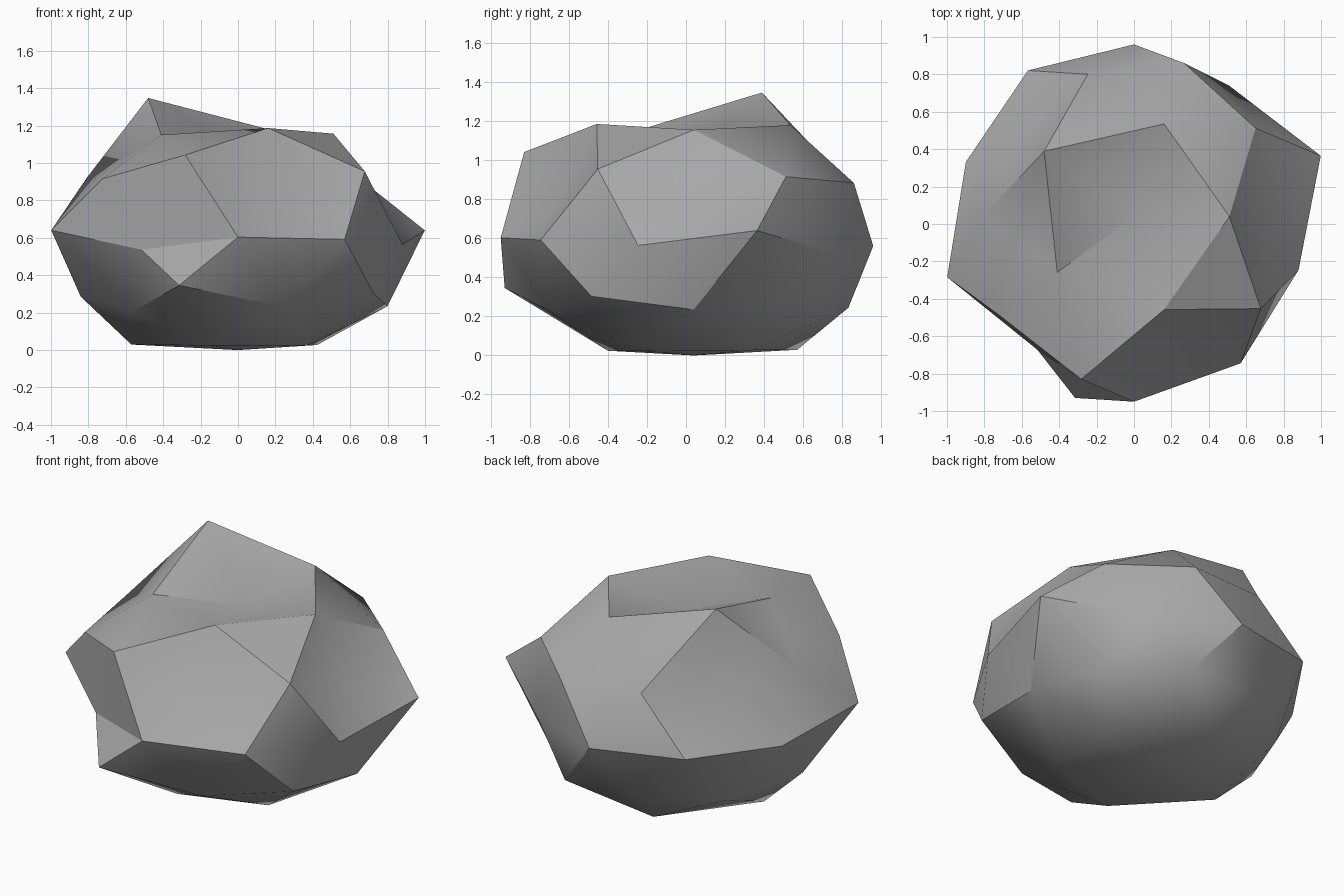
import bpy, bmesh, math

if "Cube" in bpy.data.objects:
    bpy.data.objects.remove(bpy.data.objects["Cube"])

# Swell factor of each vertex, ring by ring from top to bottom,
# counted anticlockwise inside each ring
RINGS = [
    (1.0, [0.834]),
    (0.851, [0.97, 0.99, 1.13, 0.965, 0.995]),
    (0.526, [0.945, 0.94, 0.95, 1.075, 0.985]),
    (0.447, [0.83, 0.965, 0.84, 1.0, 0.84]),
    (0.0, [1.05, 0.865, 0.92, 0.965, 0.945, 1.05, 0.88, 0.99, 0.97, 0.925]),
    (-0.447, [0.85, 0.86, 0.94, 1.14, 1.0]),
    (-0.526, [0.94, 0.98, 0.92, 0.82, 0.92]),
    (-0.851, [0.995, 1.06, 1.085, 0.88, 0.87]),
    (-1.0, [0.9]),
]


def swell(co):
    """Factor for a vertex of the unit sphere."""
    factors = min(RINGS, key=lambda r: abs(r[0] - co.z))[1]
    angle = (math.degrees(math.atan2(co.y, co.x)) + 1) % 360
    return factors[int(angle // (360 / len(factors)))]


# Boulder: a faceted ball, squashed, lumpy, and flattened underneath
bm = bmesh.new()
bmesh.ops.create_icosphere(bm, subdivisions=2, radius=1)
for v in bm.verts:
    f = swell(v.co)
    v.co = (v.co.x * f, v.co.y * f + 0.04, max(0, (0.61 + 0.685 * v.co.z) * f))
bmesh.ops.recalc_face_normals(bm, faces=bm.faces)
mesh = bpy.data.meshes.new("boulder")
bm.to_mesh(mesh)
bm.free()
boulder = bpy.data.objects.new("boulder", mesh)
bpy.context.collection.objects.link(boulder)

# Stone colour
stone = bpy.data.materials.new("grey stone")
stone.diffuse_color = (0.4, 0.4, 0.4, 1)
stone.use_nodes = True
stone.node_tree.nodes["Principled BSDF"].inputs["Base Color"].default_value = stone.diffuse_color
mesh.materials.append(stone)

# Soft shading with crisp ridges
bpy.context.view_layer.objects.active = boulder
boulder.select_set(True)
bpy.ops.object.shade_smooth_by_angle(angle=math.radians(30))
